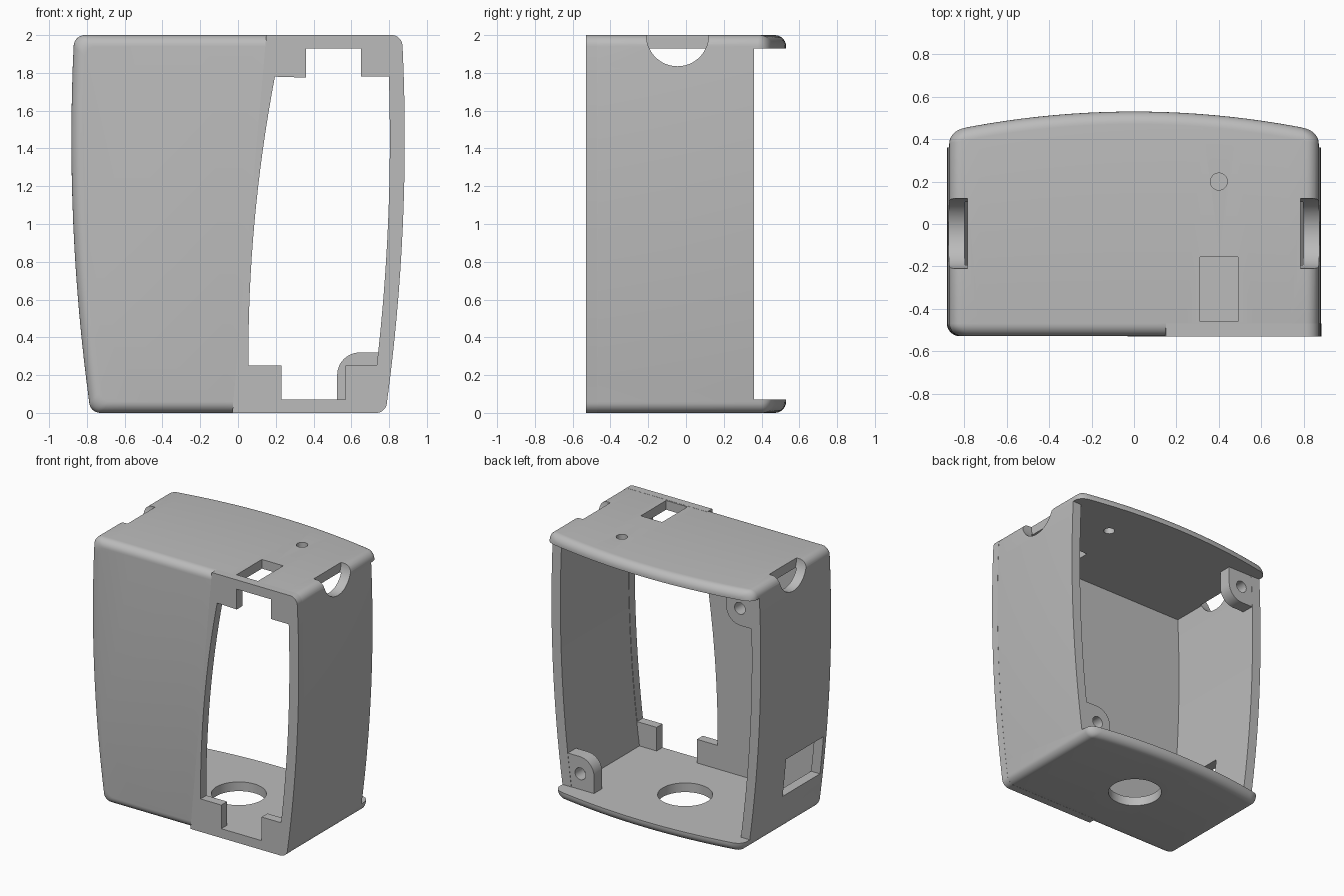
import bpy, bmesh, math
from mathutils import Vector

if "Cube" in bpy.data.objects:
    bpy.data.objects.remove(bpy.data.objects["Cube"])

grey = bpy.data.materials.new("plain_grey")
grey.use_nodes = True
grey.diffuse_color = (0.5, 0.5, 0.5, 1)
grey.node_tree.nodes["Principled BSDF"].inputs["Base Color"].default_value = (0.5, 0.5, 0.5, 1)

FRONT, WALL_END, T, R = -0.53, 0.36, 0.07, 0.06


def half_width(z):
    return 0.882 - 0.0485 * (z - 1.45) ** 2


def back_y(x):
    return 0.53 - 0.12 * x * x


def make(name, bm):
    bmesh.ops.recalc_face_normals(bm, faces=bm.faces)
    me = bpy.data.meshes.new(name)
    bm.to_mesh(me)
    bm.free()
    me.materials.append(grey)
    ob = bpy.data.objects.new(name, me)
    bpy.context.collection.objects.link(ob)
    return ob


def prism(name, pts, a, b, axis="y"):
    """Extrude a 2D outline from a to b along an axis."""
    place = {"x": lambda p, d: (d, p[0], p[1]),
             "y": lambda p, d: (p[0], d, p[1]),
             "z": lambda p, d: (p[0], p[1], d)}[axis]
    bm = bmesh.new()
    lo = [bm.verts.new(place(p, a)) for p in pts]
    hi = [bm.verts.new(place(p, b)) for p in pts]
    bm.faces.new(lo)
    bm.faces.new(hi)
    for i in range(len(pts)):
        j = (i + 1) % len(pts)
        bm.faces.new((lo[i], lo[j], hi[j], hi[i]))
    return make(name, bm)


def rect(x0, x1, z0, z1):
    return [(x0, z0), (x1, z0), (x1, z1), (x0, z1)]


def circle(cx, cz, r, n=48):
    return [(cx + r * math.cos(math.tau * i / n), cz + r * math.sin(math.tau * i / n))
            for i in range(n)]


def boolean(ob, tool, op="DIFFERENCE"):
    mod = ob.modifiers.new("bool", "BOOLEAN")
    mod.operation, mod.solver, mod.object = op, "EXACT", tool
    bpy.context.view_layer.objects.active = ob
    bpy.ops.object.modifier_apply(modifier=mod.name)
    bpy.data.objects.remove(tool)


def smooth(ob):
    bpy.ops.object.select_all(action="DESELECT")
    ob.select_set(True)
    bpy.context.view_layer.objects.active = ob
    bpy.ops.object.shade_smooth_by_angle(angle=math.radians(28))


def chain(top):
    """Quarter outline: from mid height along the side, round the corner, to x = 0."""
    flip = (lambda z: 2 - z) if top else (lambda z: z)
    pts = []
    for i in range(9):
        z = flip(0.98 + (R - 0.98) * i / 8)
        pts.append((half_width(z), z))
    cx = half_width(flip(R)) - R
    for i in range(1, 9):
        a = math.pi / 2 * i / 8
        pts.append((cx + R * math.cos(a), flip(R - R * math.sin(a))))
    for i in range(1, 11):
        pts.append((cx * (1 - i / 10), flip(0)))
    return pts


def full(c):
    return c + [(-x, z) for x, z in reversed(c[:-1])]


outline = full(chain(False)) + full(chain(True))[::-1]


def inset(p, d):
    return p[0] * (1 - d / 0.85), 1 + (p[1] - 1) * (1 - d)


# Outer body, lofted through rounded rings from front to bowed back
bm = bmesh.new()
rings = []
steps = [math.pi / 2 * i / 7 for i in range(8)]
for a in steps:
    ring = [inset(p, R * (1 - math.sin(a))) for p in outline]
    rings.append([bm.verts.new((x, FRONT + 0.001 + R * (1 - math.cos(a)), z)) for x, z in ring])
for a in steps:
    ring = [inset(p, R * (1 - math.cos(a))) for p in outline]
    rings.append([bm.verts.new((x, back_y(x) - R * (1 - math.sin(a)), z)) for x, z in ring])
n = len(outline)
for r0, r1 in zip(rings, rings[1:]):
    for i in range(n):
        j = (i + 1) % n
        bm.faces.new((r0[i], r0[j], r1[j], r1[i]))
bm.faces.new(rings[0])
for i in range(n // 2 - 1):
    r = rings[-1]
    bm.faces.new((r[i], r[i + 1], r[n - 2 - i], r[n - 1 - i]))
body = make("case_body", bm)

# Square-edged flat area on the front, to the left of a slanting seam
plate = prism("front_flat", [inset(p, -0.0008) for p in outline], FRONT, FRONT + R)
boolean(plate, prism("seam_cutter", [(-2, -1), (-0.12, -1), (0.24, 3), (-2, 3)], -1, 1))
boolean(body, plate, "UNION")

# Hollow interior, open at the back
zs = [T + (2 - 2 * T) * i / 16 for i in range(17)]
side = [(half_width(z) - 0.075, z) for z in zs]
boolean(body, prism("cavity", side + [(-x, z) for x, z in reversed(side)], FRONT + T, 1))
boolean(body, prism("back_cutter", rect(-1.2, 1.2, T, 2 - T), WALL_END, 1.2))

# Front opening with curved sides and stepped ends
zs = [0.25 + 1.53 * i / 16 for i in range(17)]
right_edge = [(half_width(z) - 0.078, z) for z in zs]
left_edge = [(0.055 + 0.064 * max(z - 0.3, 0) ** 2, z) for z in reversed(zs)]
opening = ([(0.23, 0.25), (0.23, T), (0.57, T), (0.57, 0.25)] + right_edge
           + [(0.65, 1.78), (0.65, 1.93), (0.36, 1.93), (0.36, 1.775)] + left_edge)
boolean(body, prism("opening_cutter", opening, -1, FRONT + T + 0.03))

# Top slot and pin hole, floor hole
boolean(body, prism("slot_cutter", rect(0.31, 0.49, -0.46, -0.155), 1.8, 2.2, "z"))
boolean(body, prism("pin_cutter", circle(0.4, 0.2, 0.04), 1.8, 2.2, "z"))
boolean(body, prism("floor_cutter", circle(0, 0.01, 0.19, 64), -0.2, 0.2, "z"))

# Round notches at the top of both sides, window in the right side
for s in (-1, 1):
    boolean(body, prism("notch_cutter", circle(-0.045, 2, 0.165, 64), s * 0.785, s * 1.2, "x"))
boolean(body, prism("window_cutter", rect(-0.45, 0.0, 0.27, 0.56), -1.2, -0.6, "x"))
smooth(body)


# Screw lugs in two opposite corners of the back
def lug(name, place):
    pts = [(0.765, 0.05), (0.765, 0.32)]
    for i in range(13):
        a = math.pi / 2 * (1 + i / 12)
        pts.append((0.645 + 0.12 * math.cos(a), 0.20 + 0.12 * math.sin(a)))
    pts.append((0.525, 0.05))
    ob = prism(name, [place(*p) for p in pts], WALL_END - 0.1, WALL_END - 0.002)
    hole = [place(*p) for p in circle(0.64, 0.19, 0.045, 32)]
    boolean(ob, prism("screw_cutter", hole, 0, 1))
    smooth(ob)


lug("lower_left_lug", lambda x, z: (x, z))
lug("upper_right_lug", lambda x, z: (-x - 0.065, 2 - z))
